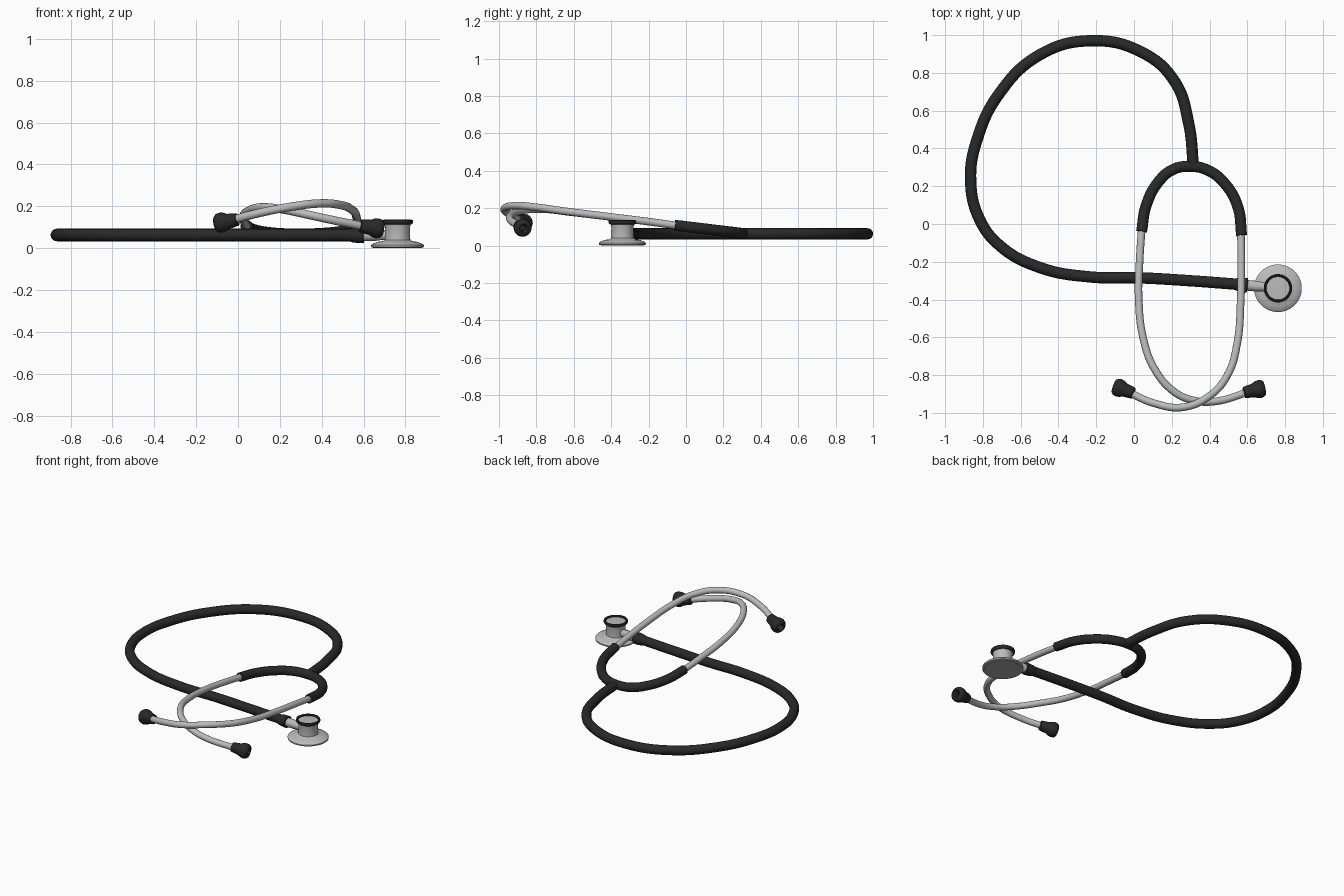
import bpy
import math
from mathutils import Vector

default_cube = bpy.data.objects.get("Cube")
if default_cube:
    bpy.data.objects.remove(default_cube, do_unlink=True)


def make_material(name, value, roughness, metallic=0.0):
    material = bpy.data.materials.new(name)
    material.use_nodes = True
    colour = (value, value, value, 1)
    material.diffuse_color = colour
    shader = material.node_tree.nodes["Principled BSDF"]
    shader.inputs["Base Color"].default_value = colour
    shader.inputs["Roughness"].default_value = roughness
    shader.inputs["Metallic"].default_value = metallic
    return material


black_rubber = make_material("black rubber", 0.022, 0.6)
brushed_metal = make_material("brushed metal", 0.5, 0.35)
grey_membrane = make_material("grey membrane", 0.4, 0.5)


def add_mesh(name, mesh, material):
    obj = bpy.data.objects.new(name, mesh)
    bpy.context.collection.objects.link(obj)
    mesh.materials.clear()
    mesh.materials.append(material)
    bpy.ops.object.select_all(action="DESELECT")
    obj.select_set(True)
    bpy.context.view_layer.objects.active = obj
    bpy.ops.object.shade_smooth_by_angle(angle=math.radians(40))
    return obj


def make_tube(name, points, radius, material):
    """Sweep a round section along a smooth path and bake it to a mesh."""
    curve = bpy.data.curves.new(name + " path", "CURVE")
    curve.dimensions = "3D"
    curve.bevel_depth = radius
    curve.bevel_resolution = 6
    curve.resolution_u = 10
    curve.use_fill_caps = True
    spline = curve.splines.new("BEZIER")
    spline.bezier_points.add(len(points) - 1)
    for knot, point in zip(spline.bezier_points, points):
        knot.co = point
        knot.handle_left_type = knot.handle_right_type = "AUTO"
    helper = bpy.data.objects.new(name + " path", curve)
    bpy.context.collection.objects.link(helper)
    graph = bpy.context.evaluated_depsgraph_get()
    mesh = bpy.data.meshes.new_from_object(helper.evaluated_get(graph))
    bpy.data.objects.remove(helper, do_unlink=True)
    return add_mesh(name, mesh, material)


def make_turned(name, profile, base, direction, material, sides=48):
    """Turn a (radius, height) profile around an axis through base."""
    verts, faces = [], []
    for radius, height in profile:
        for i in range(sides):
            angle = math.tau * i / sides
            verts.append((radius * math.cos(angle), radius * math.sin(angle), height))
    for row in range(len(profile) - 1):
        for i in range(sides):
            j = (i + 1) % sides
            low, high = row * sides, (row + 1) * sides
            faces.append((low + i, low + j, high + j, high + i))
    faces.append(tuple(reversed(range(sides))))
    faces.append(tuple(range(len(verts) - sides, len(verts))))
    mesh = bpy.data.meshes.new(name)
    mesh.from_pydata(verts, [], faces)
    obj = add_mesh(name, mesh, material)
    obj.location = base
    obj.rotation_mode = "QUATERNION"
    obj.rotation_quaternion = Vector(direction).to_track_quat("Z", "Y")
    return obj


# Long rubber tube lying in a loop
TUBE_Z = 0.063
loop = [(0.315, 0.3), (0.29, 0.53), (0.215, 0.755), (0.04, 0.91), (-0.235, 0.97),
        (-0.5, 0.895), (-0.71, 0.695), (-0.83, 0.45), (-0.865, 0.235),
        (-0.82, 0.03), (-0.71, -0.115), (-0.5, -0.23), (-0.235, -0.28),
        (0.03, -0.285), (0.29, -0.3), (0.56, -0.32)]
make_tube("main_tube", [(x, y, TUBE_Z) for x, y in loop], 0.03, black_rubber)

# Rubber yoke, rising gently towards the ear tubes
yoke = [(0.04, -0.04), (0.065, 0.1), (0.135, 0.23), (0.21, 0.29), (0.295, 0.305),
        (0.39, 0.285), (0.48, 0.215), (0.55, 0.09), (0.57, -0.06)]
make_tube("yoke", [(x, y, 0.065 + 0.12 * (0.305 - y)) for x, y in yoke], 0.029, black_rubber)

# Crossing metal ear tubes
right_path = [(0.043, 0, 0.1), (0.03, -0.19, 0.127), (0.025, -0.4, 0.153), (0.05, -0.61, 0.178),
              (0.11, -0.77, 0.195), (0.215, -0.89, 0.185), (0.32, -0.935, 0.163),
              (0.425, -0.94, 0.14), (0.62, -0.885, 0.1)]
left_path = [(0.565, 0, 0.1), (0.568, -0.2, 0.128), (0.565, -0.4, 0.153), (0.545, -0.64, 0.183),
             (0.495, -0.8, 0.205), (0.4, -0.91, 0.214), (0.26, -0.97, 0.199),
             (0.11, -0.95, 0.17), (-0.04, -0.885, 0.131)]
make_tube("right_ear_tube", right_path, 0.02, brushed_metal)
make_tube("left_ear_tube", left_path, 0.02, brushed_metal)

# Flared ear tips with a hollow mouth
tip_profile = [(0.021, 0), (0.03, 0.004), (0.034, 0.03), (0.036, 0.05), (0.045, 0.07),
               (0.048, 0.088), (0.045, 0.104), (0.036, 0.114), (0.024, 0.116),
               (0.018, 0.108), (0.016, 0.075)]
make_turned("left_ear_tip", tip_profile, (0.58, -0.893, 0.107), (0.97, 0.22, -0.14),
            black_rubber, 32)
make_turned("right_ear_tip", tip_profile, (0, -0.897, 0.137), (-0.92, 0.34, -0.17),
            black_rubber, 32)

# Collar and metal stem joining the tube to the chest piece
stem_direction = (1, -0.09, 0)
make_turned("tube_collar", [(0.029, 0), (0.035, 0.02), (0.038, 0.055), (0.038, 0.07), (0.026, 0.073)],
            (0.53, -0.318, 0.062), stem_direction, black_rubber, 32)
make_turned("stem", [(0.028, 0), (0.028, 0.06), (0.024, 0.09), (0.024, 0.14)],
            (0.59, -0.324, 0.062), stem_direction, brushed_metal, 32)

# Chest piece: wide bell, waist, small cup and the two membranes
centre = Vector((0.762, -0.34, 0))
up = (0, 0, 1)
make_turned("chest_piece", [(0.118, 0.002), (0.125, 0.005), (0.126, 0.014), (0.12, 0.02),
                            (0.095, 0.03), (0.07, 0.034), (0.061, 0.04), (0.059, 0.1),
                            (0.064, 0.118), (0.06, 0.122)], centre, up, brushed_metal, 64)
make_turned("lower_membrane", [(0.114, 0), (0.116, 0.004)], centre, up, grey_membrane, 64)
make_turned("cup_rim", [(0.064, 0.112), (0.072, 0.117), (0.075, 0.125), (0.073, 0.134),
                        (0.067, 0.136), (0.062, 0.132), (0.06, 0.118)],
            centre, up, black_rubber, 64)
make_turned("upper_membrane", [(0.061, 0.119), (0.061, 0.125), (0.03, 0.126), (0.004, 0.126)],
            centre, up, brushed_metal, 64)
